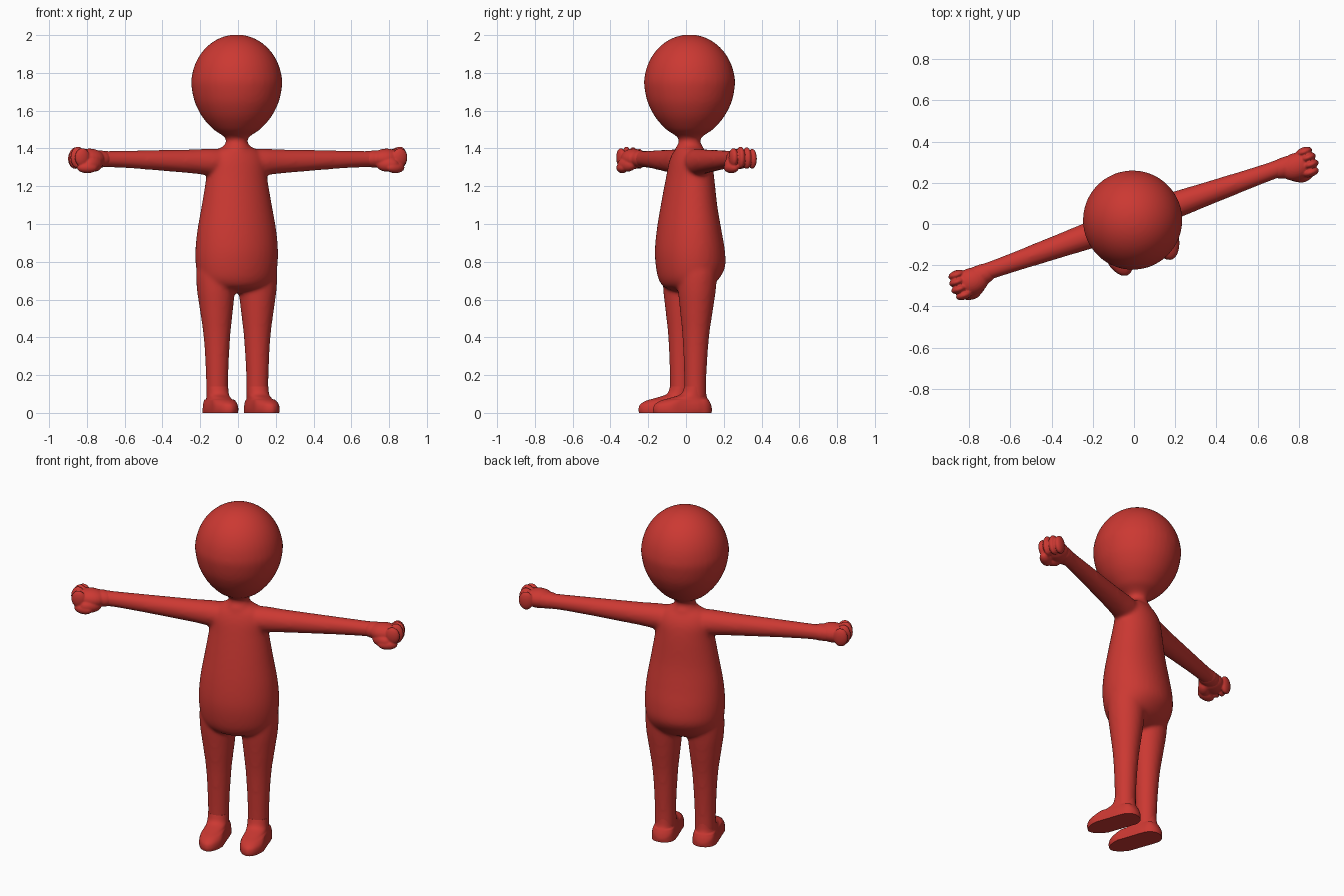
import bpy, bmesh, math
from mathutils import Matrix, Vector

if "Cube" in bpy.data.objects:
    bpy.data.objects.remove(bpy.data.objects["Cube"])

TURN = math.radians(19.5)      # whole figure is turned about z
red = bpy.data.materials.new("red")
red.diffuse_color = (0.6, 0.04, 0.032, 1)
red.use_nodes = True
red.node_tree.nodes["Principled BSDF"].inputs["Base Color"].default_value = red.diffuse_color


def smooth_keys(keys, steps=4):
    """Catmull-Rom interpolation between section rows."""
    out = []
    for i in range(len(keys) - 1):
        k = [keys[max(0, min(len(keys) - 1, i + d))] for d in (-1, 0, 1, 2)]
        for s in range(steps):
            t = s / steps
            out.append([0.5 * (2 * b + (c - a) * t + (2 * a - 5 * b + 4 * c - d) * t * t
                               + (3 * b - a - 3 * c + d) * t ** 3) for a, b, c, d in zip(*k)])
    return out + [list(keys[-1])]


def make(name, bm):
    bmesh.ops.recalc_face_normals(bm, faces=bm.faces)
    me = bpy.data.meshes.new(name)
    bm.to_mesh(me)
    bm.free()
    me.materials.append(red)
    ob = bpy.data.objects.new(name, me)
    bpy.context.collection.objects.link(ob)
    return ob


def loft(name, keys, along_x=0, n=40, steps=4):
    """Rows: height, centre x, centre y, half width, front radius, back radius.
    With along_x = +-1 the rows run sideways instead of up."""
    bm = bmesh.new()
    rings = []
    for h, cx, cy, w, f, b in smooth_keys(keys, steps):
        ring = []
        for i in range(n):
            a = 2 * math.pi * i / n
            p = (cx + w * math.cos(a), cy + (b if math.sin(a) > 0 else f) * math.sin(a), h)
            if along_x:
                p = (along_x * h, p[0], p[1])
            ring.append(bm.verts.new(p))
        rings.append(ring)
    for r, q in zip(rings, rings[1:]):
        for i in range(n):
            bm.faces.new((r[i], r[(i + 1) % n], q[(i + 1) % n], q[i]))
    bm.faces.new(rings[0])
    bm.faces.new(rings[-1])
    return make(name, bm)


def ball(name, centre, radii, tilt=0):
    bm = bmesh.new()
    m = (Matrix.Translation(Vector(centre)) @ Matrix.Rotation(tilt, 4, 'Z')
         @ Matrix.Diagonal((*radii, 1)))
    bmesh.ops.create_uvsphere(bm, u_segments=24, v_segments=16, radius=1, matrix=m)
    return make(name, bm)


def fuse(name, parts, voxel, rounds):
    """Join parts into one continuous smooth skin."""
    bpy.ops.object.select_all(action='DESELECT')
    for p in parts:
        p.select_set(True)
    bpy.context.view_layer.objects.active = parts[0]
    bpy.ops.object.join()
    ob = parts[0]
    ob.name = name
    rm = ob.modifiers.new("skin", 'REMESH')
    rm.mode = 'VOXEL'
    rm.voxel_size = voxel
    rm.use_smooth_shade = True
    sm = ob.modifiers.new("soften", 'SMOOTH')
    sm.factor = 0.5
    sm.iterations = rounds
    ob.rotation_euler.z = TURN
    return ob


V = 0.02   # depth of the body axis

# torso with belly in front and seat behind
parts = [loft("torso", [
    (0.635, 0, V, 0.05, 0.03, 0.03), (0.66, 0, V, 0.15, 0.12, 0.09),
    (0.70, 0, V, 0.20, 0.155, 0.14), (0.77, 0, V, 0.219, 0.172, 0.183),
    (0.86, 0, V, 0.223, 0.178, 0.182), (0.97, 0, V, 0.213, 0.168, 0.162),
    (1.10, 0, V, 0.190, 0.147, 0.140), (1.25, 0, V, 0.165, 0.118, 0.125),
    (1.33, 0, V, 0.160, 0.100, 0.110), (1.38, 0, V, 0.130, 0.080, 0.085),
    (1.41, 0, V, 0.075, 0.058, 0.058)])]

# neck and egg-shaped head
head = [(1.34, 0.09), (1.40, 0.075), (1.43, 0.058), (1.455, 0.060), (1.475, 0.085),
        (1.50, 0.123), (1.55, 0.170), (1.60, 0.202), (1.66, 0.227), (1.74, 0.241)]
head += [(1.74 + 0.263 * math.sin(t * math.pi / 16), 0.241 * math.cos(t * math.pi / 16))
         for t in range(1, 8)] + [(2.003, 0.004)]
parts.append(loft("head", [(z, 0, V, r, r, r) for z, r in head]))

for s in (-1, 1):
    # arms, tapering to the wrist
    parts.append(loft("arm", [(x, V, z, r, r, r) for x, z, r in (
        (0.05, 1.325, 0.07), (0.15, 1.328, 0.071), (0.24, 1.331, 0.064), (0.40, 1.336, 0.056),
        (0.60, 1.342, 0.047), (0.73, 1.344, 0.043), (0.80, 1.344, 0.046), (0.84, 1.344, 0.040))],
        along_x=s))
    # legs, tapering to the ankle
    parts.append(loft("leg", [(z, s * u, v, r, r, r) for z, u, v, r in (
        (0.06, 0.113, 0.012, 0.058), (0.20, 0.113, 0.012, 0.059), (0.40, 0.113, 0.015, 0.070),
        (0.55, 0.115, 0.018, 0.088), (0.66, 0.117, 0.020, 0.101), (0.76, 0.115, 0.022, 0.104),
        (0.85, 0.10, 0.022, 0.09))]))
fuse("body", parts, 0.01, 10)

for s, side in ((-1, "right"), (1, "left")):
    # fist: palm, four fingers curled down, thumb in front
    hand = [ball("palm", (s * 0.835, 0.0, 1.345), (0.085, 0.066, 0.054)),
            ball("wrist", (s * 0.775, 0.015, 1.344), (0.07, 0.050, 0.046)),
            ball("thumb", (s * 0.865, -0.052, 1.298), (0.055, 0.031, 0.029), s * 0.25),
            ball("thumb_base", (s * 0.825, -0.040, 1.315), (0.06, 0.034, 0.038), s * -0.5)]
    for v, u, z, h in ((-0.050, 0.892, 1.352, 0.050), (-0.014, 0.904, 1.352, 0.058),
                       (0.022, 0.902, 1.349, 0.058), (0.055, 0.894, 1.345, 0.053)):
        hand.append(ball("finger", (s * u, v, z), (0.041, 0.022, h)))
    fuse(side + "_fist", hand, 0.005, 3)

    # foot: flat sole rising to the ankle, long toe in front
    foot = loft(side + "_foot", [(z, s * u, 0.0, w, f, b) for z, u, w, f, b in (
        (0.0, 0.116, 0.068, 0.221, 0.098), (0.02, 0.116, 0.070, 0.224, 0.100),
        (0.045, 0.116, 0.067, 0.215, 0.094), (0.065, 0.115, 0.061, 0.180, 0.085),
        (0.08, 0.114, 0.058, 0.125, 0.076), (0.10, 0.113, 0.057, 0.065, 0.071),
        (0.14, 0.113, 0.055, 0.045, 0.067))], n=48)
    # square the outline so heel and toe are broad and round
    r = 0.067
    for vert in foot.data.vertices:
        c = vert.co
        if c.z < 0.09:
            end = 0.224 if c.y < 0 else 0.100
            fill = 1 - min(1, abs(c.y) / end)
            dx = c.x - s * 0.116
            lim = r * (1 - (c.z / 0.13) ** 3)
            t = max(0, abs(c.y) - (end - r)) / r
            room = lim * math.sqrt(max(0, 1 - min(1, t) ** 2))
            if abs(dx) > 0.012 and fill < 0.9:
                grow = min(1.25, max(1, room / abs(dx)))
                c.x = s * 0.116 + dx * (grow if c.z < 0.07 else 1)
    foot.rotation_euler.z = TURN
    bpy.ops.object.select_all(action='DESELECT')
    foot.select_set(True)
    bpy.context.view_layer.objects.active = foot
    bpy.ops.object.shade_smooth_by_angle(angle=math.radians(50))
